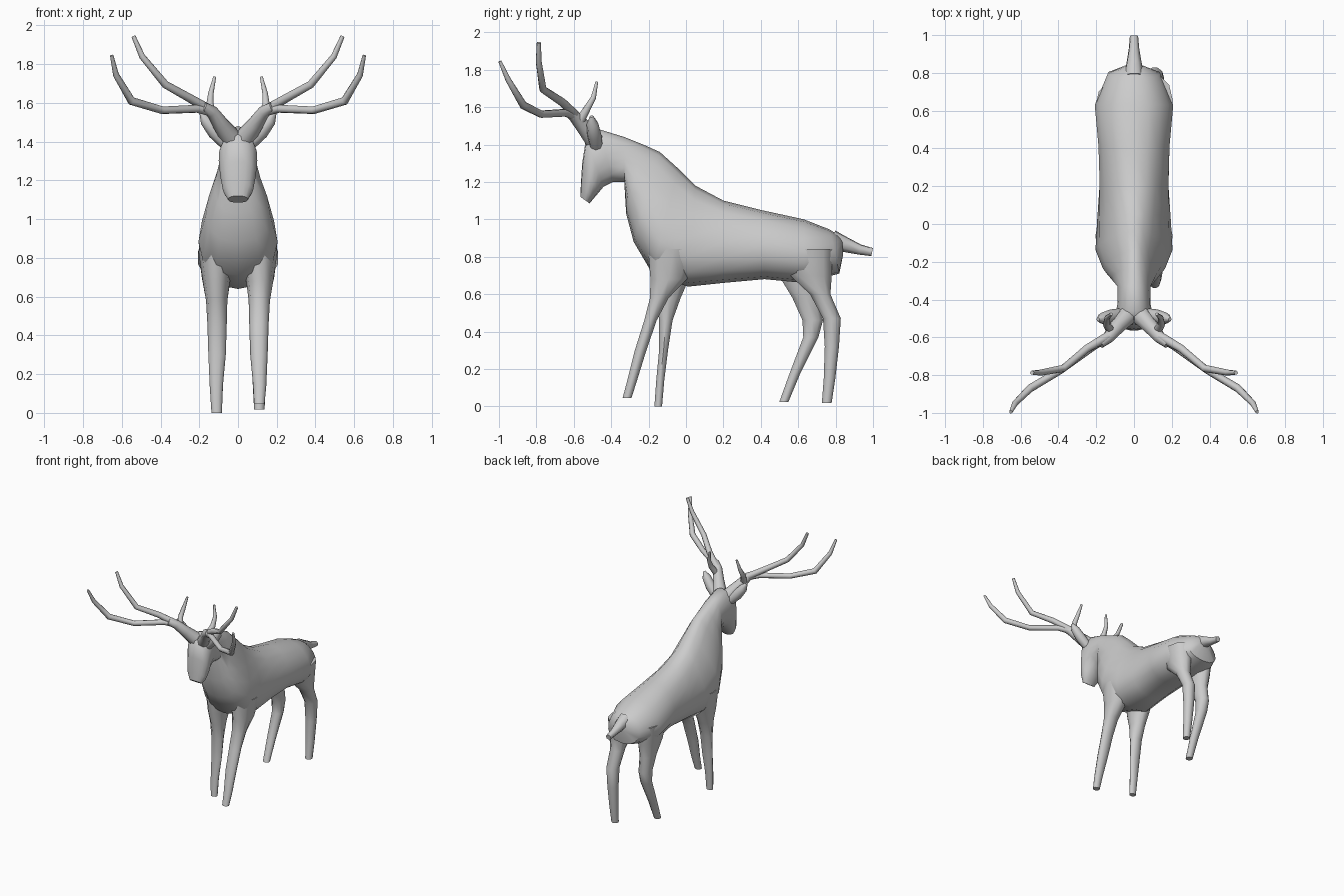
import bpy, bmesh
from math import sin, cos, pi, radians
from mathutils import Vector


def loft(name, rings):
    """Skin a list of equal-sized point rings into a closed smooth surface."""
    bm = bmesh.new()
    vs = [[bm.verts.new(p) for p in r] for r in rings]
    n = len(rings[0])
    for a, b in zip(vs, vs[1:]):
        for i in range(n):
            j = (i + 1) % n
            bm.faces.new((a[i], a[j], b[j], b[i]))
    bm.faces.new(vs[0])
    bm.faces.new(vs[-1])
    bmesh.ops.recalc_face_normals(bm, faces=bm.faces[:])
    me = bpy.data.meshes.new(name)
    bm.to_mesh(me)
    bm.free()
    ob = bpy.data.objects.new(name, me)
    bpy.context.collection.objects.link(ob)
    bpy.ops.object.select_all(action='DESELECT')
    ob.select_set(True)
    bpy.context.view_layer.objects.active = ob
    bpy.ops.object.shade_smooth_by_angle(angle=radians(50))
    return ob


def body_ring(ty, tz, by, bz, w, k, n=16):
    """Ring between a top and bottom outline point; k makes it pear shaped."""
    top, bot = Vector((0, ty, tz)), Vector((0, by, bz))
    mid, half = (top + bot) / 2, (top - bot) / 2
    ring = []
    for i in range(n):
        a = 2 * pi * i / n
        c, s = cos(a), sin(a)
        sx = abs(s) ** 0.85 * (1 if s >= 0 else -1)
        ring.append(mid + half * c + Vector((w * sx * (1 - k * c) / (1 + k * k * 0.5), 0, 0)))
    return ring


def tube(name, path, side=1, n=8):
    """Tapered round tube through (x, y, z, radius) points."""
    pts = [Vector((p[0] * side, p[1], p[2])) for p in path]
    rings = []
    for i, p in enumerate(pts):
        t = (pts[min(i + 1, len(pts) - 1)] - pts[max(i - 1, 0)]).normalized()
        u = t.cross(Vector((0.3 * side, 1, 0.2))).normalized()
        v = t.cross(u)
        r = path[i][3]
        rings.append([p + r * (u * cos(2 * pi * j / n) + v * sin(2 * pi * j / n)) for j in range(n)])
    return loft(name, rings)


def leg(name, side, path, n=10):
    """Leg from (x, front y, back y, z, half width) sections."""
    rings = []
    for x, f, b, z, w in path:
        rings.append([(side * x + w * cos(2 * pi * j / n),
                       (f + b) / 2 + (b - f) / 2 * sin(2 * pi * j / n), z) for j in range(n)])
    return loft(name, rings)


# Torso, neck and head: top y,z / bottom y,z / half width / pear factor
loft("body", [body_ring(*r) for r in [
    (0.835, 0.90, 0.84, 0.81, 0.05, 0),
    (0.77, 0.945, 0.82, 0.71, 0.14, 0.1),
    (0.63, 1.00, 0.63, 0.66, 0.21, 0.15),
    (0.40, 1.05, 0.42, 0.68, 0.19, 0.15),
    (0.20, 1.10, 0.20, 0.66, 0.185, 0.2),
    (0.05, 1.18, 0.01, 0.64, 0.195, 0.35),
    (-0.04, 1.27, -0.18, 0.71, 0.205, 0.45),
    (-0.14, 1.36, -0.28, 0.88, 0.165, 0.45),
    (-0.23, 1.40, -0.32, 1.03, 0.12, 0.3),
    (-0.33, 1.44, -0.33, 1.20, 0.088, 0.1),
    (-0.46, 1.48, -0.39, 1.20, 0.088, 0),
    (-0.535, 1.43, -0.44, 1.175, 0.10, -0.1),
    (-0.555, 1.30, -0.465, 1.145, 0.092, 0),
    (-0.562, 1.19, -0.495, 1.11, 0.078, 0),
    (-0.565, 1.12, -0.515, 1.085, 0.052, 0)]])

# Tail
tube("tail", [(0, 0.78, 0.89, 0.055), (0, 0.85, 0.865, 0.042),
              (0, 0.93, 0.838, 0.028), (0, 0.995, 0.825, 0.022)])

# Legs, each in its own stride
leg("front_leg_right", 1, [
    (0.11, -0.21, 0.08, 0.84, 0.095), (0.112, -0.195, 0.01, 0.68, 0.07),
    (0.11, -0.195, -0.09, 0.58, 0.055), (0.108, -0.225, -0.155, 0.46, 0.05),
    (0.108, -0.275, -0.21, 0.30, 0.045), (0.112, -0.315, -0.26, 0.14, 0.034),
    (0.11, -0.34, -0.29, 0.045, 0.027)])
leg("front_leg_left", -1, [
    (0.11, -0.21, 0.08, 0.84, 0.095), (0.112, -0.19, 0.02, 0.68, 0.07),
    (0.11, -0.165, -0.025, 0.58, 0.055), (0.108, -0.145, -0.07, 0.46, 0.05),
    (0.108, -0.145, -0.095, 0.30, 0.045), (0.112, -0.16, -0.115, 0.14, 0.034),
    (0.11, -0.17, -0.127, 0.0, 0.027)])
leg("hind_leg_right", 1, [
    (0.11, 0.52, 0.79, 0.84, 0.095), (0.112, 0.55, 0.785, 0.70, 0.075),
    (0.11, 0.66, 0.775, 0.60, 0.055), (0.11, 0.73, 0.83, 0.47, 0.048),
    (0.11, 0.74, 0.82, 0.32, 0.042), (0.11, 0.735, 0.80, 0.15, 0.034),
    (0.11, 0.725, 0.78, 0.018, 0.027)])
leg("hind_leg_left", -1, [
    (0.11, 0.47, 0.76, 0.84, 0.095), (0.112, 0.49, 0.745, 0.70, 0.075),
    (0.11, 0.565, 0.72, 0.58, 0.055), (0.11, 0.62, 0.735, 0.46, 0.048),
    (0.11, 0.625, 0.71, 0.37, 0.044), (0.11, 0.55, 0.61, 0.17, 0.034),
    (0.11, 0.497, 0.548, 0.022, 0.027)])

# Ears and branched antlers, mirrored
for side, tag in ((1, "right"), (-1, "left")):
    tube("ear_" + tag, [(0.06, -0.48, 1.39, 0.035), (0.12, -0.49, 1.45, 0.038),
                        (0.165, -0.50, 1.51, 0.032), (0.19, -0.505, 1.55, 0.01)], side)
    tube("antler_base_" + tag, [(0.03, -0.48, 1.41, 0.055), (0.09, -0.545, 1.49, 0.042),
                                (0.135, -0.60, 1.555, 0.033), (0.18, -0.635, 1.58, 0.025)], side)
    tube("antler_lower_" + tag, [(0.12, -0.59, 1.55, 0.025), (0.21, -0.645, 1.57, 0.021),
                                 (0.39, -0.775, 1.562, 0.02), (0.55, -0.87, 1.61, 0.022),
                                 (0.63, -0.95, 1.745, 0.016), (0.652, -0.995, 1.845, 0.009)], side)
    tube("antler_upper_" + tag, [(0.13, -0.59, 1.555, 0.026), (0.25, -0.66, 1.625, 0.022),
                                 (0.375, -0.765, 1.695, 0.02), (0.495, -0.787, 1.84, 0.016),
                                 (0.54, -0.787, 1.945, 0.011)], side)
    tube("antler_tine_" + tag, [(0.12, -0.57, 1.52, 0.026), (0.145, -0.53, 1.59, 0.02),
                                (0.14, -0.495, 1.65, 0.015), (0.12, -0.477, 1.735, 0.008)], side)
